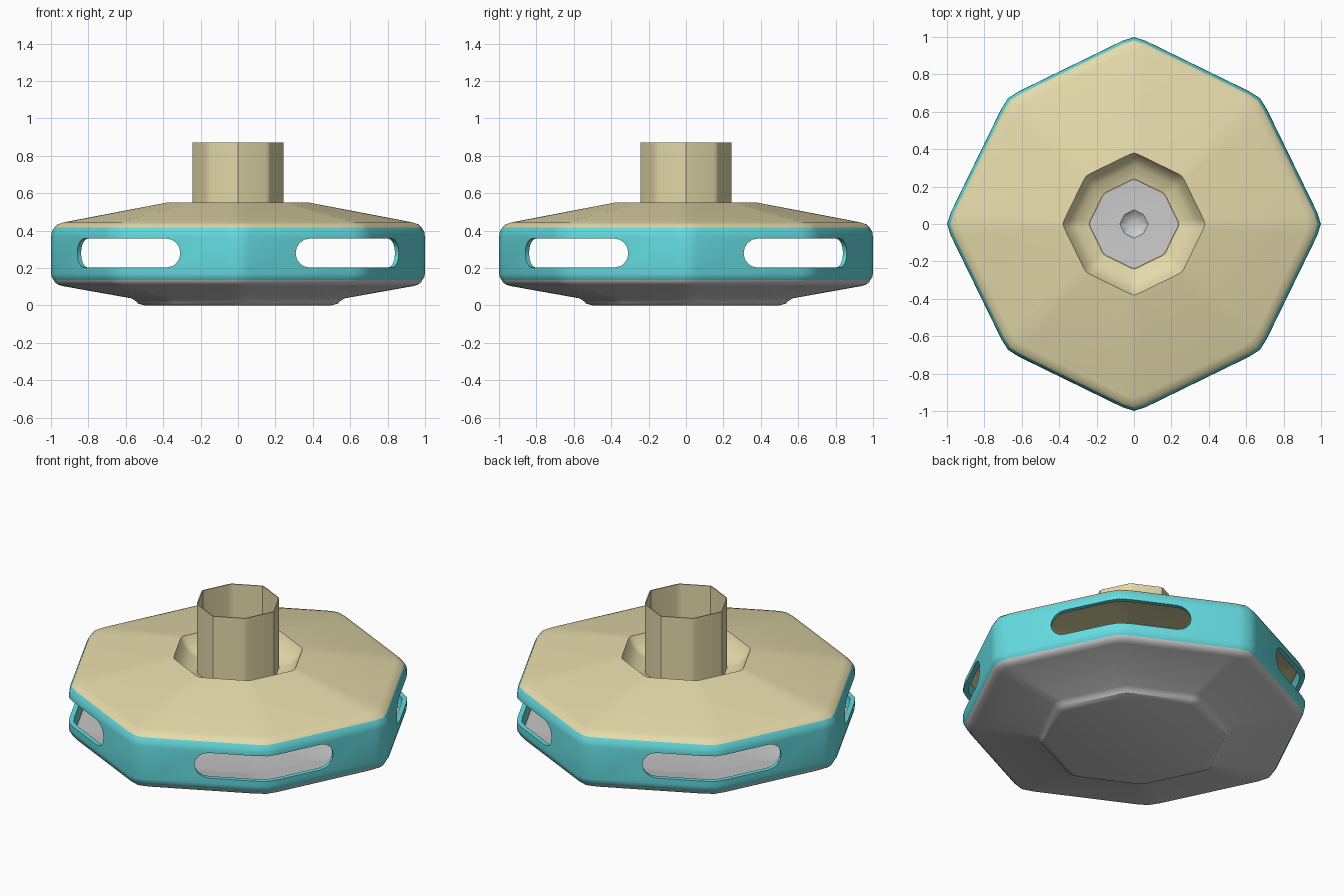
import bpy, bmesh, math
from mathutils import Vector

if "Cube" in bpy.data.objects:
    bpy.data.objects.remove(bpy.data.objects["Cube"])


def outline(r):
    """Eight-sided outline with softly rounded corners, diagonal corners slightly pulled in."""
    corners = []
    for i in range(8):
        a, k = i * math.pi / 4, (0.96 if i % 2 else 1.01)
        corners.append(Vector((math.cos(a), math.sin(a))) * k)
    pts = []
    for i, v in enumerate(corners):
        p = v + (corners[i - 1] - v).normalized() * 0.07
        q = v + (corners[(i + 1) % 8] - v).normalized() * 0.07
        pts += [p, v * 0.65 + (p + q) * 0.175, q]
    return [p * r for p in pts]


def finish(name, bm, color=None):
    bmesh.ops.recalc_face_normals(bm, faces=bm.faces)
    me = bpy.data.meshes.new(name)
    bm.to_mesh(me)
    bm.free()
    ob = bpy.data.objects.new(name, me)
    bpy.context.collection.objects.link(ob)
    if color:
        mat = bpy.data.materials.new(name + "_color")
        mat.diffuse_color = (*color, 1)
        mat.use_nodes = True
        mat.node_tree.nodes["Principled BSDF"].inputs["Base Color"].default_value = mat.diffuse_color
        me.materials.append(mat)
    return ob


def sweep(name, profile, color=None, closed=True):
    """Carry an (r, z) profile around the eight-sided outline."""
    bm = bmesh.new()
    rings = [[bm.verts.new((p.x, p.y, z)) for p in outline(r)] for r, z in profile]
    n = len(rings[0])
    pairs = list(zip(rings, rings[1:]))
    if closed:
        pairs.append((rings[-1], rings[0]))
    else:
        bm.faces.new(rings[0])
        bm.faces.new(rings[-1])
    for a, b in pairs:
        for i in range(n):
            j = (i + 1) % n
            bm.faces.new((a[i], a[j], b[j], b[i]))
    return finish(name, bm, color)


def smooth(ob, angle):
    bpy.ops.object.select_all(action='DESELECT')
    bpy.context.view_layer.objects.active = ob
    ob.select_set(True)
    bpy.ops.object.shade_smooth_by_angle(angle=math.radians(angle))


# Base: shallow pan with a raised foot, thin floor and small centre dimple
base = sweep("base_pan", [
    (0.02, 0.012), (0.05, 0.018), (0.075, 0.04), (0.5, 0.04), (0.57, 0.055), (0.93, 0.13),
    (0.985, 0.135), (0.98, 0.125), (0.965, 0.112), (0.94, 0.104), (0.57, 0.038),
    (0.545, 0.022), (0.535, 0.01), (0.5, 0.0)], closed=False)

# Side wall ring
wall = sweep("side_wall", [
    (0.985, 0.135), (0.996, 0.15), (1.0, 0.17), (1.0, 0.37), (0.996, 0.395), (0.982, 0.418),
    (0.96, 0.418), (0.97, 0.38), (0.97, 0.16), (0.96, 0.135)], (0.13, 0.72, 0.76))

# Four rounded slots, wrapped round the diagonal corners
bm = bmesh.new()
half, zc, rad = 0.39, 0.28, 0.077
for k in range(4):
    a = math.pi / 4 + k * math.pi / 2
    out, side = Vector((math.cos(a), math.sin(a), 0)), Vector((-math.sin(a), math.cos(a), 0))
    loops = []
    for d in (0.6, 1.2):
        loop = []
        for i in range(18):
            end = 1 if i < 9 else -1
            t = -math.pi / 2 + (i % 9) * math.pi / 8 + (0 if end > 0 else math.pi)
            u = end * (half - rad) + rad * math.cos(t)
            loop.append(bm.verts.new(out * d + side * u + Vector((0, 0, zc + rad * math.sin(t)))))
        loops.append(loop)
        bm.faces.new(loop)
    for i in range(18):
        j = (i + 1) % 18
        bm.faces.new((loops[0][i], loops[0][j], loops[1][j], loops[1][i]))
cutter = finish("slot_cutter", bm)
cutter.hide_render = True
mod = wall.modifiers.new("slots", 'BOOLEAN')
mod.operation, mod.object, mod.solver = 'DIFFERENCE', cutter, 'EXACT'
bpy.context.view_layer.objects.active = wall
bpy.ops.object.modifier_apply(modifier=mod.name)
bpy.data.objects.remove(cutter)

# Lid: sloped shell, recessed collar and open tube in one thin sheet
lid = sweep("lid_with_tube", [
    (0.982, 0.418), (0.965, 0.434), (0.93, 0.445), (0.38, 0.55), (0.355, 0.505), (0.31, 0.468),
    (0.243, 0.45), (0.243, 0.87), (0.236, 0.87), (0.236, 0.438), (0.315, 0.455), (0.365, 0.497),
    (0.39, 0.535), (0.93, 0.432), (0.96, 0.418)], (0.78, 0.7, 0.4))

for ob in (base, wall, lid):
    smooth(ob, 35)
